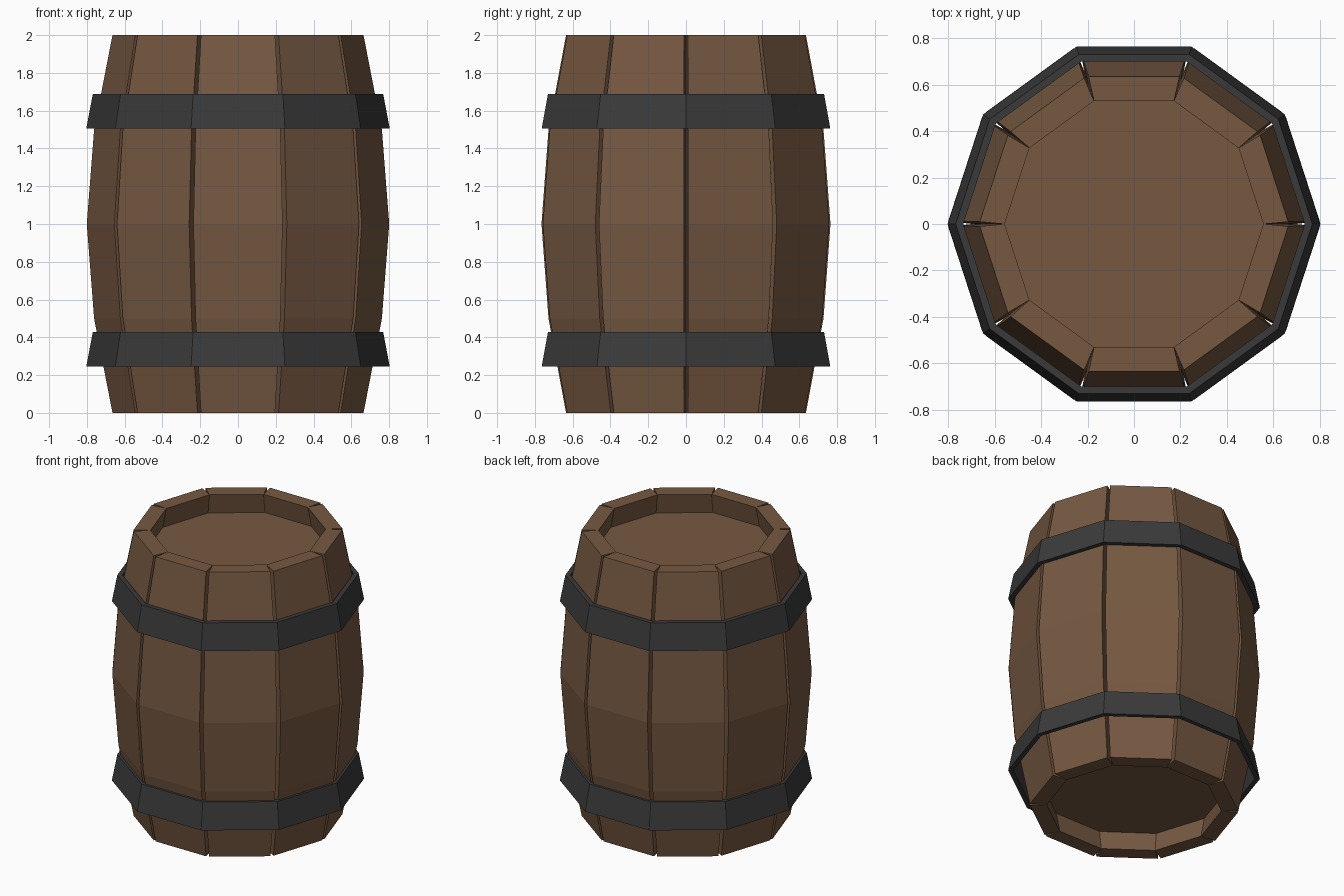
import bpy, math
from mathutils import Matrix

if "Cube" in bpy.data.objects:
    bpy.data.objects.remove(bpy.data.objects["Cube"])

SIDES = 10
STEP = 2 * math.pi / SIDES
TAN = math.tan(STEP / 2)


def material(name, rgb):
    m = bpy.data.materials.new(name)
    m.diffuse_color = (*rgb, 1)
    m.use_nodes = True
    m.node_tree.nodes["Principled BSDF"].inputs["Base Color"].default_value = m.diffuse_color
    return m


wood = material("wood", (0.18, 0.098, 0.053))
iron = material("iron", (0.042, 0.042, 0.042))


def add_object(name, verts, faces, mat):
    mesh = bpy.data.meshes.new(name)
    mesh.from_pydata(verts, [], faces)
    mesh.materials.append(mat)
    mesh.update()
    ob = bpy.data.objects.new(name, mesh)
    bpy.context.collection.objects.link(ob)
    return ob


def ring(apothem, z):
    r = apothem / math.cos(STEP / 2)
    return [(r * math.cos(i * STEP), r * math.sin(i * STEP), z) for i in range(SIDES)]


# Staves: bulging planks, tapered so neighbours meet inside and leave a V groove outside
PROFILE = [(0, 0.635), (0.5, 0.728), (1, 0.765), (1.5, 0.728), (2, 0.635)]
THICK = 0.105
verts, faces = [], []
for z, a in PROFILE:
    wo, b = a * TAN * 0.95, a - THICK
    wi = b * TAN
    verts += [(-wo, -a, z), (wo, -a, z), (wi, -b, z), (-wi, -b, z)]
for k in range(len(PROFILE) - 1):
    for j in range(4):
        n = (j + 1) % 4
        faces.append((4 * k + j, 4 * k + n, 4 * k + 4 + n, 4 * k + 4 + j))
top = 4 * (len(PROFILE) - 1)
faces += [(3, 2, 1, 0), (top, top + 1, top + 2, top + 3)]

stave = add_object("stave_1", verts, faces, wood)
for i in range(1, SIDES):
    copy = stave.copy()
    copy.name = f"stave_{i + 1}"
    copy.matrix_world = Matrix.Rotation(i * STEP, 4, 'Z')
    bpy.context.collection.objects.link(copy)


def lofted(name, loops, mat, closed):
    """Join stacked decagon rings; closed wraps last ring to first, else caps the ends."""
    v = [p for a, z in loops for p in ring(a, z)]
    f = []
    n = len(loops)
    for k in range(n if closed else n - 1):
        m = (k + 1) % n
        for i in range(SIDES):
            j = (i + 1) % SIDES
            f.append((k * SIDES + i, k * SIDES + j, m * SIDES + j, m * SIDES + i))
    if not closed:
        f.append(tuple(reversed(range(SIDES))))
        f.append(tuple(range((n - 1) * SIDES, n * SIDES)))
    return add_object(name, v, f, mat)


# Recessed heads at both ends
lofted("bottom_head", [(0.57, 0.14), (0.57, 0.17)], wood, False)
lofted("top_head", [(0.57, 1.83), (0.57, 1.86)], wood, False)

# Hoops: both flare towards the bottom
for name, z in (("lower_hoop", 0.245), ("upper_hoop", 1.505)):
    lofted(name, [(0.764, z), (0.731, z + 0.183), (0.70, z + 0.183), (0.733, z)], iron, True)
